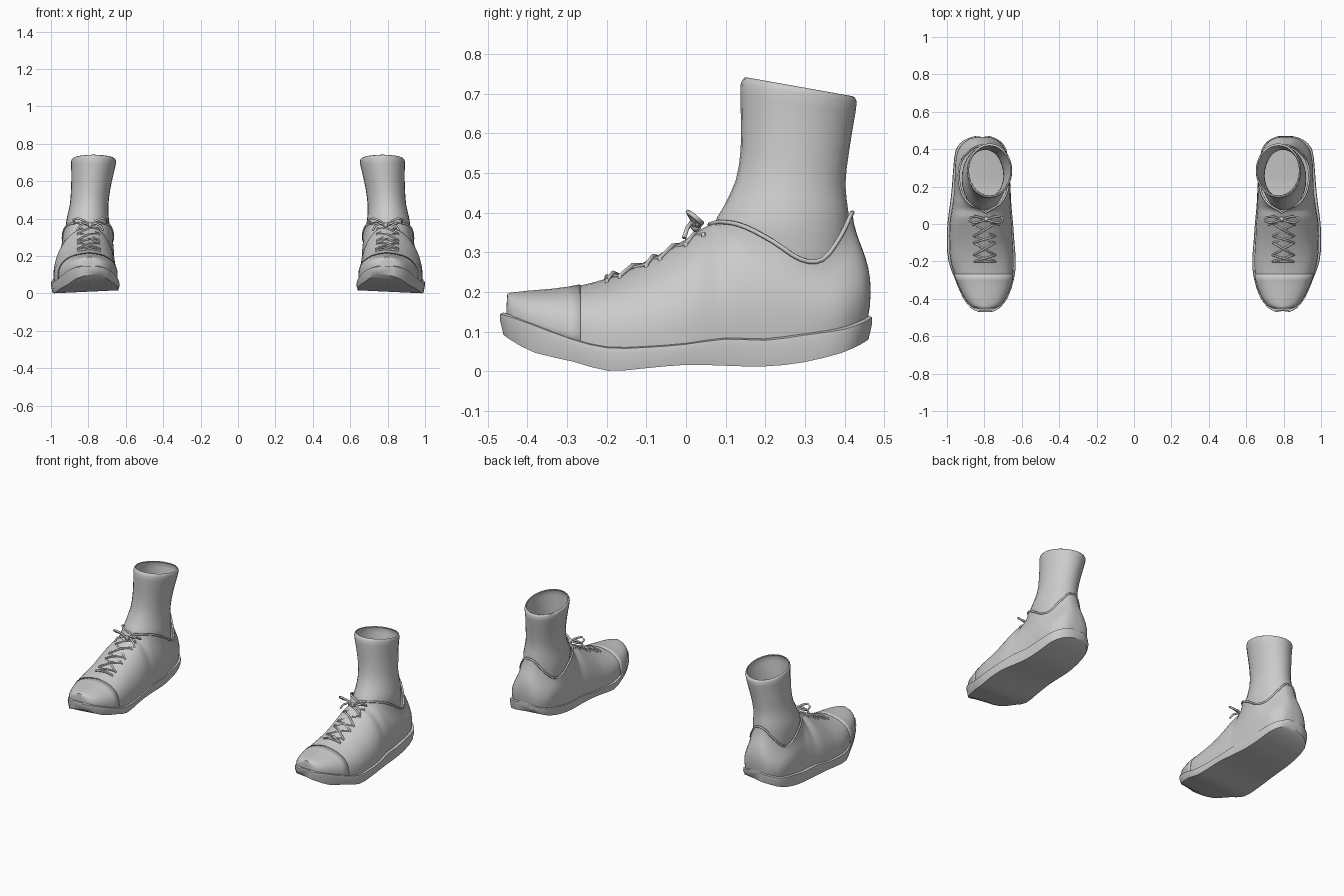
import bpy, bmesh, math
from mathutils import Vector as V

if "Cube" in bpy.data.objects:
    bpy.data.objects.remove(bpy.data.objects["Cube"])


def finish(name, bm, solid=0.0, offset=0.0):
    """Turn a bmesh into a smooth object mirrored into a left/right pair."""
    bmesh.ops.remove_doubles(bm, verts=bm.verts, dist=0.0003)
    bmesh.ops.recalc_face_normals(bm, faces=bm.faces)
    me = bpy.data.meshes.new(name)
    bm.to_mesh(me)
    bm.free()
    ob = bpy.data.objects.new(name, me)
    bpy.context.collection.objects.link(ob)
    bpy.ops.object.select_all(action='DESELECT')
    ob.select_set(True)
    bpy.context.view_layer.objects.active = ob
    bpy.ops.object.shade_smooth_by_angle(angle=math.radians(40))
    if solid:
        m = ob.modifiers.new("thickness", 'SOLIDIFY')
        m.thickness, m.offset = solid, offset
    m = ob.modifiers.new("pair", 'MIRROR')
    m.use_mirror_merge = False
    return ob


def loft(bm, rings, closed=False, caps=False):
    vs = [[bm.verts.new(p) for p in r] for r in rings]
    n = len(rings[0])
    for a, b in zip(vs, vs[1:]):
        for i in range(n if closed else n - 1):
            j = (i + 1) % n
            bm.faces.new((a[i], a[j], b[j], b[i]))
    if caps:
        bm.faces.new(vs[0])
        bm.faces.new(vs[-1])


def resample(rows, k):
    """Catmull-Rom interpolation of table rows."""
    out = []
    for i in range(len(rows) - 1):
        p = [rows[max(0, min(len(rows) - 1, i + d))] for d in (-1, 0, 1, 2)]
        for s in range(k):
            t = s / k
            out.append([0.5 * (2*b + (c-a)*t + (2*a-5*b+4*c-d)*t*t + (3*b-a-3*c+d)*t**3)
                        for a, b, c, d in zip(*p)])
    return out + [list(rows[-1])]


def tubes(name, paths, r, cyclic=False):
    cu = bpy.data.curves.new(name, 'CURVE')
    cu.dimensions = '3D'
    cu.bevel_depth, cu.bevel_resolution = r, 1
    cu.use_fill_caps = True
    for path in paths:
        for s in (1, -1):
            sp = cu.splines.new('POLY')
            sp.points.add(len(path) - 1)
            for q, p in zip(sp.points, path):
                q.co = (s * p[0], p[1], p[2], 1)
            sp.use_cyclic_u = cyclic
    ob = bpy.data.objects.new(name, cu)
    bpy.context.collection.objects.link(ob)
    return ob


# Sole: y, centre x, half width, bottom z, top z
SOLE = [(-.470, .795, .035, .092, .148), (-.45, .795, .075, .078, .143), (-.39, .795, .120, .047, .122),
        (-.29, .80, .157, .024, .085), (-.2, .812, .177, .001, .063), (-.1, .82, .178, .008, .064),
        (0, .822, .173, .016, .072), (.1, .82, .162, .014, .085), (.2, .817, .154, .012, .082),
        (.3, .817, .147, .022, .095), (.4, .817, .133, .046, .11), (.45, .815, .09, .068, .128),
        (.47, .81, .04, .08, .14)]
rings = []
for y, c, h, zb, zt in resample(SOLE, 2):
    zm = zb * .3 + zt * .7
    rings.append([(c - h*.90, y*.98, zt), (c - h, y, zt - .004), (c - h*1.015, y, zm),
                  (c - h*.97, y*.98, zb + .016), (c + h*.97, y*.98, zb),
                  (c + h*1.015, y, zm), (c + h, y, zt - .004), (c + h*.90, y*.98, zt)])
bm = bmesh.new()
loft(bm, rings, closed=True, caps=True)
finish("sole", bm)

# Upper: base y, centre x, half width, z; top edge y, centre x, half width, z
UPPER = resample([
    (-.450, .795, 0, .13, -.448, .795, 0, .192), (-.445, .795, .058, .13, -.443, .795, 0, .195),
    (-.40, .795, .102, .11, -.40, .795, 0, .20), (-.30, .80, .145, .07, -.30, .795, 0, .210),
    (-.20, .812, .165, .05, -.20, .79, 0, .234), (-.10, .818, .166, .05, -.10, .79, 0, .278),
    (0, .82, .163, .06, 0, .79, 0, .333), (.07, .818, .155, .07, .06, .79, 0, .37),
    (.12, .815, .150, .07, .10, .797, .070, .376), (.18, .812, .145, .07, .15, .80, .113, .364),
    (.25, .812, .140, .075, .22, .802, .132, .327), (.32, .815, .134, .085, .29, .803, .132, .282),
    (.39, .815, .120, .10, .345, .805, .112, .282), (.44, .812, .080, .11, .39, .807, .072, .34),
    (.455, .812, .038, .12, .415, .807, .032, .392), (.457, .81, 0, .12, .42, .806, 0, .40)], 3)


def wall(st, side, t):
    """Point on the upper's side wall, t=0 at the sole and t=1 at the top edge."""
    by, bx, bh, bz, ty, tx, th, tz = st
    bh, th = max(bh, 0), max(th, 0)
    b, e = V((bx + side*bh, by, bz)), V((tx + side*th, ty, tz))
    toe = max(0, min(1, (-.1 - by) / .15))
    c1 = V((bx + side*bh*1.14, by*(1.07 if by > 0 else 1), bz + (.57 + .2*toe)*(tz - bz)))
    o = max(0, min(1, (ty - .04) / .1))
    shut = V((e.x + .58*(b.x - e.x), ty, tz - .006))
    opened = e.lerp(b, .2)
    opened.z = tz - .33*(tz - bz)
    c2 = shut.lerp(opened, o)
    u = 1 - t
    return b*u**3 + c1*3*u*u*t + c2*3*u*t*t + e*t**3


def shell(name, stations, solid=0.0):
    bm = bmesh.new()
    for side in (-1, 1):
        loft(bm, [[wall(st, side, k / 10) for k in range(11)] for st in stations])
    return finish(name, bm, solid)


shell("shoe_upper", UPPER)
shell("toe_cap", [s for s in UPPER if s[4] < -.24], .006)

# Collar piping
rim = [s for s in UPPER if s[4] > .059]
tubes("collar_piping", [[wall(s, 1, 1) for s in rim] + [wall(s, -1, 1) for s in rim[-2:0:-1]]],
      .006, cyclic=True)

# Ankle sock: front z, back z, front y, back y, centre x, half width
SOCK = resample([(.31, .22, .09, .41, .803, .110), (.37, .32, .072, .412, .803, .118),
                 (.41, .40, .092, .410, .803, .112), (.48, .47, .125, .402, .796, .103),
                 (.56, .55, .138, .411, .788, .105), (.66, .62, .138, .422, .778, .113),
                 (.725, .68, .138, .431, .772, .121), (.742, .694, .150, .420, .772, .114)], 2)
rings = []
for zf, zb, yf, yb, cx, rx in SOCK:
    ring = []
    for i in range(28):
        a = math.tau * i / 28
        f = (1 - math.cos(a)) / 2
        ring.append((cx + rx*math.sin(a), yf + (yb - yf)*f, zf + (zb - zf)*f))
    rings.append(ring)
bm = bmesh.new()
loft(bm, rings, closed=True)
finish("sock", bm, .005, -1)


# Criss-cross laces
def eyelet(y, side, t=.8):
    st = min(UPPER, key=lambda s: abs(s[4] - y))
    return wall(st, side, t) + V((0, 0, .005))


rows = [-.2, -.166, -.1, -.066, 0, .04]
paths = [[eyelet(-.215, -1), eyelet(-.215, -1, 1), eyelet(-.215, 1)]]
for a, b in zip(rows, rows[1:]):
    for s in (-1, 1):
        p, q = eyelet(a, s), eyelet(b, -s)
        mid = (p + q) / 2
        mid.z += .009 + .004*s
        paths.append([p - V((0, 0, .012)), p, mid, q, q - V((0, 0, .012))])
tubes("laces", paths, .0055)

# Bow: two loops, two loose ends and a knot
K = V((.79, .025, .366))
bow = []
for s in (-1, 1):
    bow.append([K + V((s*x, y, z)) for x, y, z in
                ((0, 0, 0), (.03, -.012, .022), (.065, -.02, .036), (.09, -.008, .028),
                 (.085, .01, .012), (.05, .015, .008), (0, 0, 0))])
    bow.append([K + V((s*x, y, z)) for x, y, z in
                ((0, 0, 0), (.03, -.012, .008), (.055, -.022, -.005), (.07, -.03, -.03))])
tubes("lace_bow", bow, .006)
bm = bmesh.new()
bmesh.ops.create_uvsphere(bm, u_segments=10, v_segments=6, radius=.014)
bmesh.ops.translate(bm, verts=bm.verts, vec=K)
finish("lace_knot", bm)
